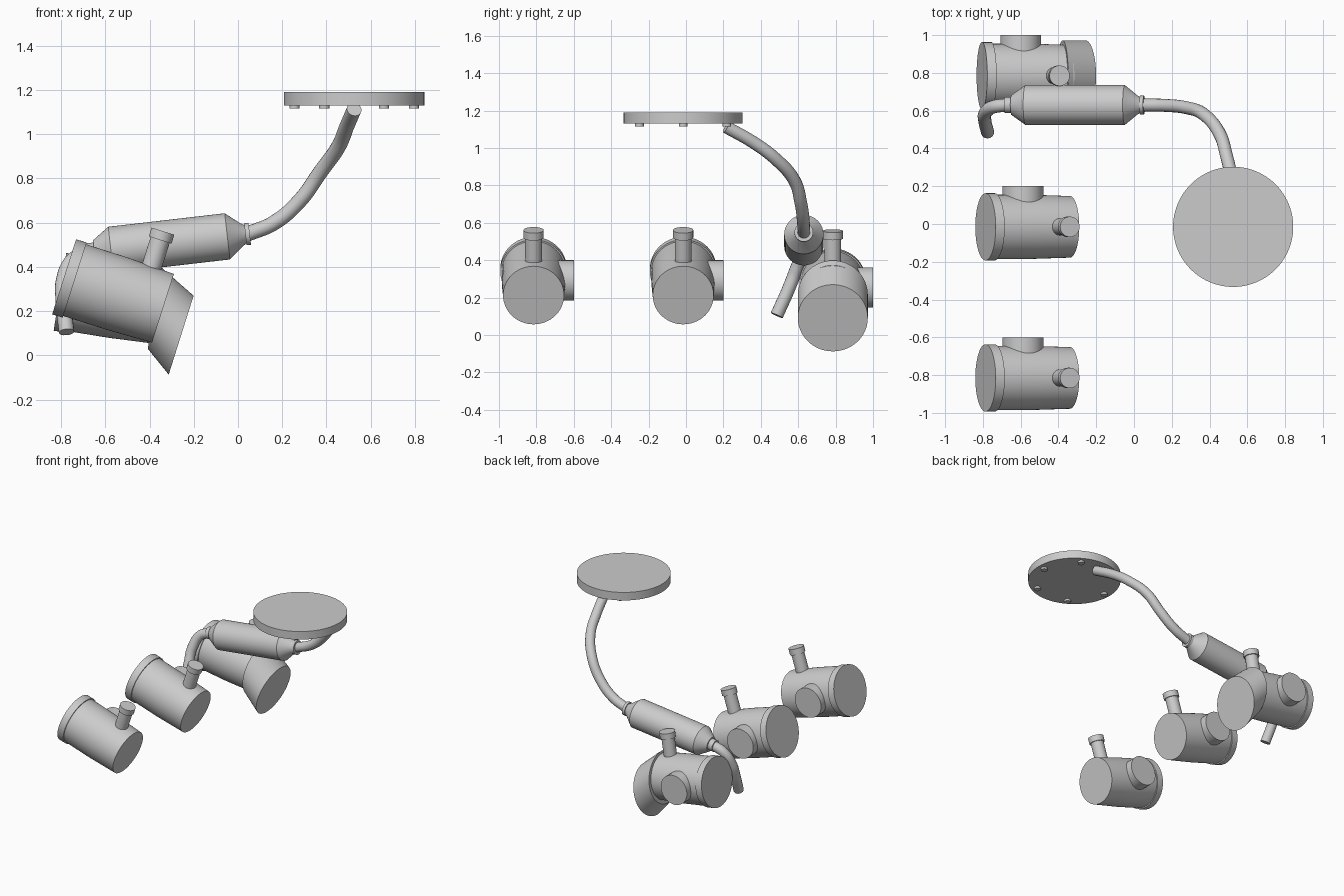
import bpy
import bmesh
from math import radians, cos, sin, pi
from mathutils import Vector

cube = bpy.data.objects.get("Cube")
if cube:
    bpy.data.objects.remove(cube, do_unlink=True)

# One plain metal colour
metal = bpy.data.materials.new("light grey metal")
metal.use_nodes = True
GREY = (0.6, 0.6, 0.6, 1)
metal.diffuse_color = GREY
metal.node_tree.nodes["Principled BSDF"].inputs["Base Color"].default_value = GREY


def finish(obj):
    """Give an object the material and smooth shading with sharp rims."""
    obj.data.materials.clear()
    obj.data.materials.append(metal)
    bpy.ops.object.select_all(action="DESELECT")
    obj.select_set(True)
    bpy.context.view_layer.objects.active = obj
    bpy.ops.object.shade_smooth_by_angle(angle=radians(25))


def loft(name, rings, sides=64):
    """Closed round solid through rings of (centre, normal, radius)."""
    bm = bmesh.new()
    loops = []
    for centre, normal, radius in rings:
        n = Vector(normal).normalized()
        helper = Vector((0, 1, 0)) if abs(n.y) < 0.9 else Vector((1, 0, 0))
        u = n.cross(helper).normalized()
        v = n.cross(u)
        loops.append([bm.verts.new(Vector(centre) + radius * (u * cos(a) + v * sin(a)))
                      for a in (2 * pi * i / sides for i in range(sides))])
    for a, b in zip(loops, loops[1:]):
        for i in range(sides):
            j = (i + 1) % sides
            bm.faces.new((a[i], a[j], b[j], b[i]))
    bm.faces.new(loops[0])
    bm.faces.new(loops[-1])
    bmesh.ops.recalc_face_normals(bm, faces=bm.faces)
    mesh = bpy.data.meshes.new(name)
    bm.to_mesh(mesh)
    bm.free()
    obj = bpy.data.objects.new(name, mesh)
    bpy.context.collection.objects.link(obj)
    finish(obj)


def turned(name, origin, axis, profile, sides=64):
    """Lathe a profile of (distance along axis, radius) pairs."""
    axis = Vector(axis).normalized()
    loft(name, [(Vector(origin) + axis * d, axis, r) for d, r in profile], sides)


def pipe(name, points, radius):
    """Smooth bent pipe with flat ends."""
    curve = bpy.data.curves.new(name, "CURVE")
    curve.dimensions = "3D"
    curve.bevel_depth = radius
    curve.bevel_resolution = 6
    curve.resolution_u = 10
    curve.use_fill_caps = True
    spline = curve.splines.new("BEZIER")
    spline.bezier_points.add(len(points) - 1)
    for p, co in zip(spline.bezier_points, points):
        p.co = co
        p.handle_left_type = p.handle_right_type = "AUTO"
    obj = bpy.data.objects.new(name, curve)
    bpy.context.collection.objects.link(obj)
    bpy.ops.object.select_all(action="DESELECT")
    obj.select_set(True)
    bpy.context.view_layer.objects.active = obj
    bpy.ops.object.convert(target="MESH")
    finish(bpy.context.object)


def canister(label, face, tilt):
    """Tilted can with a rim, a capped neck on top and a round port behind."""
    t = radians(tilt)
    axis = Vector((cos(t), 0, -sin(t)))
    up = Vector((sin(t), 0, cos(t)))
    face = Vector(face)
    turned(label + "_canister_body", face, axis,
           [(0, 0.178), (0.05, 0.178), (0.05, 0.17), (0.25, 0.17), (0.469, 0.163)])
    turned(label + "_canister_neck", face + axis * 0.363, up,
           [(0.1, 0.045), (0.29, 0.045), (0.29, 0.054), (0.332, 0.054)], 40)
    turned(label + "_canister_port", face + axis * 0.208, (0, 1, 0),
           [(0.1, 0.108), (0.215, 0.108)])


# Row of three canisters
canister("front", (-0.786, -0.815, 0.355), 17.7)
canister("middle", (-0.786, -0.015, 0.355), 17.7)
canister("rear", (-0.805, 0.785, 0.287), 9.2)

# Wedge-shaped sleeve on the rear canister
loft("rear_canister_sleeve", [
    ((-0.378, 0.785, 0.214), (cos(radians(9.2)), 0, -sin(radians(9.2))), 0.187),
    ((-0.257, 0.785, 0.091), (cos(radians(17.5)), 0, -sin(radians(17.5))), 0.187)])

# Muffler with cones and collars, rising slightly to the left
turned("muffler", (-0.684, 0.63, 0.464), (0.993, 0, 0.115),
       [(0, 0.042), (0.035, 0.042), (0.035, 0.052), (0.11, 0.105), (0.64, 0.105),
        (0.705, 0.052), (0.722, 0.042), (0.722, 0.05), (0.742, 0.05)])

# Pipes
pipe("outlet_pipe", [(-0.67, 0.63, 0.465), (-0.745, 0.62, 0.43), (-0.788, 0.585, 0.34),
                     (-0.79, 0.55, 0.25), (-0.775, 0.485, 0.105)], 0.035)
pipe("inlet_pipe", [(0.04, 0.63, 0.547), (0.165, 0.628, 0.60), (0.28, 0.615, 0.70),
                    (0.37, 0.58, 0.825), (0.455, 0.475, 0.945), (0.49, 0.36, 1.03),
                    (0.525, 0.215, 1.112)], 0.034)

# Flange disc with six bolts beneath
hub = Vector((0.525, -0.015, 1.13))
turned("flange_disc", hub, (0, 0, 1), [(0, 0.318), (0.06, 0.318)], 96)
for i in range(6):
    a = i * pi / 3
    turned(f"flange_bolt_{i + 1}", hub + Vector((cos(a), sin(a), 0)) * 0.27, (0, 0, -1),
           [(-0.01, 0.023), (0.015, 0.023)], 24)
